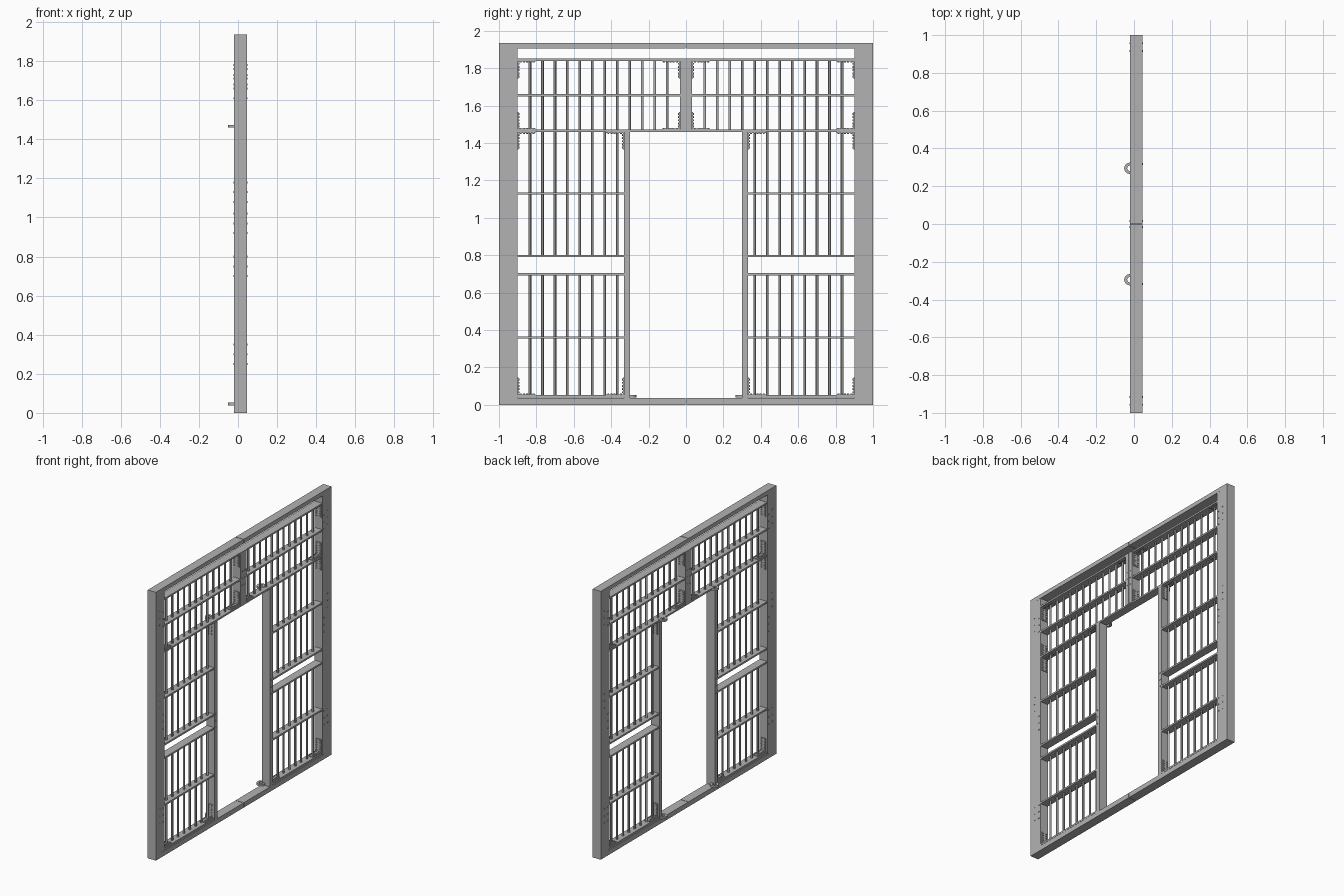
import bpy
import bmesh
from mathutils import Matrix, Vector

if "Cube" in bpy.data.objects:
    bpy.data.objects.remove(bpy.data.objects["Cube"])

steel = bpy.data.materials.new("grey_steel")
steel.use_nodes = True
GREY = (0.45, 0.45, 0.45, 1)
steel.diffuse_color = GREY
steel.node_tree.nodes["Principled BSDF"].inputs["Base Color"].default_value = GREY

X0, X1 = -0.02, 0.045          # frame depth
XM = (X0 + X1) / 2
TOP, HEAD, SILL = 1.845, 1.465, 0.045


def box(bm, x0, x1, y0, y1, z0, z1):
    size = Vector((abs(x1 - x0), abs(y1 - y0), abs(z1 - z0)))
    mid = Vector((x0 + x1, y0 + y1, z0 + z1)) / 2
    bmesh.ops.create_cube(bm, size=1, matrix=Matrix.Translation(mid) @ Matrix.Diagonal(size).to_4x4())


def rod(bm, start, end, radius, sides=12):
    a, b = Vector(start), Vector(end)
    turn = (b - a).to_track_quat('Z', 'Y').to_matrix().to_4x4()
    bmesh.ops.create_cone(bm, cap_ends=True, segments=sides, radius1=radius, radius2=radius,
                          depth=(b - a).length, matrix=Matrix.Translation((a + b) / 2) @ turn)


def finish(bm, name, smooth=False):
    mesh = bpy.data.meshes.new(name)
    bm.to_mesh(mesh)
    bm.free()
    mesh.materials.append(steel)
    obj = bpy.data.objects.new(name, mesh)
    bpy.context.collection.objects.link(obj)
    if smooth:
        bpy.ops.object.select_all(action='DESELECT')
        obj.select_set(True)
        bpy.context.view_layer.objects.active = obj
        bpy.ops.object.shade_smooth_by_angle()
    return obj


for side, label in ((1, "back"), (-1, "front")):
    # Half beams along the floor and the top, split at the middle
    for name, z0, z1 in (("bottom_beam", 0, 0.035), ("top_beam", 1.905, 1.935)):
        bm = bmesh.new()
        box(bm, X0, X1, side * 0.002, side, z0, z1)
        finish(bm, f"{label}_{name}")

    # Outer post with its inner stile
    bm = bmesh.new()
    box(bm, X0, X1, side * 0.935, side, 0.035, 1.905)
    finish(bm, f"{label}_outer_post")
    bm = bmesh.new()
    box(bm, X0 + 0.001, X1 - 0.001, side * 0.9, side * 0.935, 0.035, 1.905)
    finish(bm, f"{label}_post_stile")

    # Door jamb and half of the middle post above the door
    bm = bmesh.new()
    box(bm, X0, X1, side * 0.3, side * 0.332, 0.035, HEAD - 0.006)
    finish(bm, f"{label}_door_jamb")
    bm = bmesh.new()
    box(bm, X0, X1, side * 0.001, side * 0.033, HEAD, TOP + 0.006)
    finish(bm, f"{label}_middle_post")

    # Flat rails
    bm = bmesh.new()
    for z in (TOP, 1.655, HEAD):
        box(bm, X0 + 0.003, X1 - 0.003, 0, side * 0.9, z - 0.006, z + 0.006)
    for z in (1.13, 0.795, 0.698, 0.36, SILL):
        box(bm, X0 + 0.003, X1 - 0.003, side * 0.332, side * 0.9, z - 0.006, z + 0.006)
    finish(bm, f"{label}_rails")

    # Round vertical bars
    bm = bmesh.new()
    for k in range(12):
        y = side * (0.1 + k * 0.0668)
        spans = [(HEAD, TOP)]
        if k > 3:
            spans += [(SILL, 0.698), (0.795, HEAD)]
        for z0, z1 in spans:
            rod(bm, (XM, y, z0), (XM, y, z1), 0.0075)
    finish(bm, f"{label}_bars", True)

    # Bolted angle brackets in the panel corners
    bm = bmesh.new()
    for y, z, dy, dz in ((0.9, 1.839, -1, -1), (0.9, 1.471, -1, 1), (0.9, 1.459, -1, -1),
                         (0.9, 0.051, -1, 1), (0.332, 1.459, 1, -1), (0.332, 0.051, 1, 1),
                         (0.033, 1.839, 1, -1), (0.033, 1.471, 1, 1)):
        t, length = 0.005, 0.095
        box(bm, XM - 0.022, XM + 0.022, side * y, side * (y + dy * t), z, z + dz * length)
        box(bm, XM - 0.022, XM + 0.022, side * y, side * (y + dy * length), z, z + dz * t)
        for i in range(5):
            s = 0.016 + i * 0.017
            for x in (XM - 0.013, XM + 0.013):
                rod(bm, (x, side * y, z + dz * s), (x, side * (y + dy * 0.01), z + dz * s), 0.005, 8)
                rod(bm, (x, side * (y + dy * s), z), (x, side * (y + dy * s), z + dz * 0.01), 0.005, 8)
    finish(bm, f"{label}_brackets", True)

    # Rivet heads on both faces of the posts
    bm = bmesh.new()
    for y, mid in ((0.957, 1.73), (0.957, 1.13), (0.957, 0.3), (0.916, 1.71), (0.916, 0.97),
                   (0.916, 0.3), (0.318, 0.75), (0.015, 1.66)):
        for z in (mid - 0.05, mid, mid + 0.05):
            rod(bm, (X0 - 0.003, side * y, z), (X1 + 0.003, side * y, z), 0.005, 8)
    finish(bm, f"{label}_rivets", True)

    # Ring-shaped hinge lugs at the head and foot of the doorway
    bm = bmesh.new()
    for z in (HEAD - 0.006, 0.038):
        bmesh.ops.create_circle(bm, segments=24, radius=0.03,
                                matrix=Matrix.Translation((-0.022, side * 0.295, z)))
        outer = [e for e in bm.edges if e.is_boundary or not e.link_faces]
        bmesh.ops.create_circle(bm, segments=24, radius=0.014,
                                matrix=Matrix.Translation((-0.022, side * 0.295, z)))
        rims = [e for e in bm.edges if not e.link_faces]
        ring = bmesh.ops.bridge_loops(bm, edges=rims)["faces"]
        up = bmesh.ops.extrude_face_region(bm, geom=ring, use_keep_orig=True)["geom"]
        bmesh.ops.translate(bm, vec=(0, 0, 0.014), verts=[v for v in up if isinstance(v, bmesh.types.BMVert)])
    bmesh.ops.recalc_face_normals(bm, faces=bm.faces)
    finish(bm, f"{label}_hinge_lugs", True)
